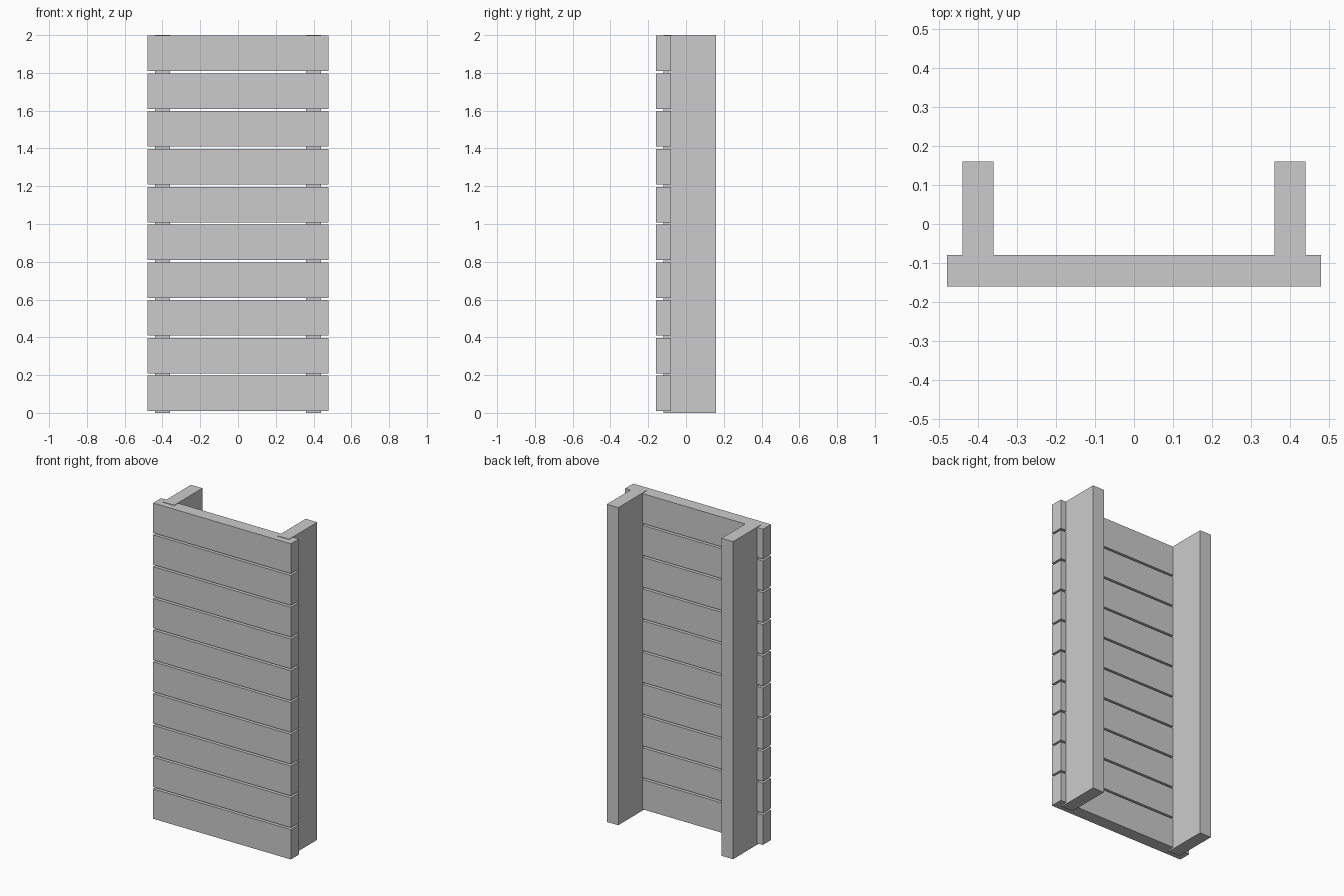
import bpy

if "Cube" in bpy.data.objects:
    bpy.data.objects.remove(bpy.data.objects["Cube"])


def box(name, lo, hi):
    """Axis-aligned box between two corners."""
    bpy.ops.mesh.primitive_cube_add(size=1, location=[(a + b) / 2 for a, b in zip(lo, hi)])
    ob = bpy.context.object
    ob.name = name
    ob.scale = [b - a for a, b in zip(lo, hi)]
    bpy.ops.object.transform_apply(location=False, rotation=False, scale=True)
    return ob


# Two upright posts behind the boards
for side, x in (("left", -0.4), ("right", 0.4)):
    box(f"{side}_post", (x - 0.04, -0.12, 0), (x + 0.04, 0.16, 2))

# Ten horizontal boards with narrow gaps, overlapping the post fronts
for i in range(10):
    z = 0.2 * i
    box(f"board_{i + 1}", (-0.48, -0.16, z + 0.009), (0.48, -0.08, z + 0.197))
